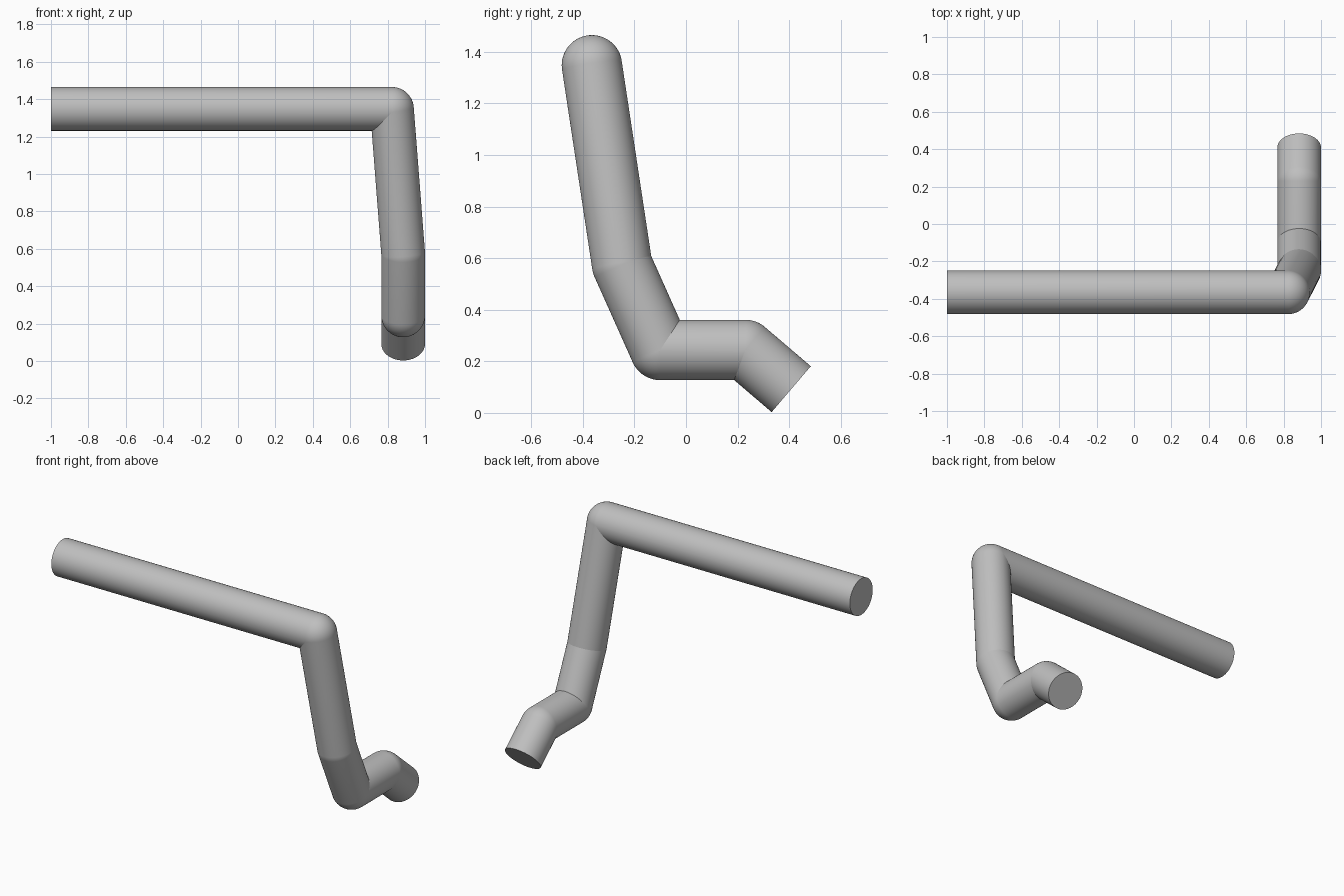
import bpy, bmesh, math
from mathutils import Vector, Quaternion

cube = bpy.data.objects.get("Cube")
if cube:
    bpy.data.objects.remove(cube, do_unlink=True)

RADIUS, SIDES, BEND_STEPS = 0.117, 64, 12

# Centre line of the bent bar, from the free grip end to the foot
path = [Vector(p) for p in (
    (-1, -0.365, 1.348), (0.823, -0.365, 1.348), (0.883, -0.248, 0.575),
    (0.883, -0.1, 0.244), (0.883, 0.23, 0.244), (0.883, 0.408, 0.092))]
dirs = [(b - a).normalized() for a, b in zip(path, path[1:])]

bm = bmesh.new()
rings = []


def add_ring(centre, normal, side):
    """Add one circular section of the bar."""
    other = normal.cross(side)
    rings.append([bm.verts.new(centre + RADIUS * (side * math.cos(a) + other * math.sin(a)))
                  for a in (2 * math.pi * i / SIDES for i in range(SIDES))])


# Straight runs, with the section pivoting about each corner to round it
side = Vector((0, 0, 1))
add_ring(path[0], dirs[0], side)
for corner, d0, d1 in zip(path[1:], dirs, dirs[1:]):
    axis, angle = d0.cross(d1).normalized(), d0.angle(d1)
    for k in range(BEND_STEPS + 1):
        turn = Quaternion(axis, angle * k / BEND_STEPS)
        add_ring(corner, turn @ d0, turn @ side)
    side = turn @ side
add_ring(path[-1], dirs[-1], side)

# Skin and flat end caps
for r0, r1 in zip(rings, rings[1:]):
    for i in range(SIDES):
        j = (i + 1) % SIDES
        bm.faces.new((r0[i], r0[j], r1[j], r1[i]))
bm.faces.new(rings[0][::-1])
bm.faces.new(rings[-1])

mesh = bpy.data.meshes.new("bent_bar")
bm.to_mesh(mesh)
bm.free()
bar = bpy.data.objects.new("bent_bar", mesh)
bpy.context.collection.objects.link(bar)

# Plain grey finish
grey = bpy.data.materials.new("light grey")
grey.use_nodes = True
grey.diffuse_color = (0.52, 0.52, 0.52, 1)
grey.node_tree.nodes["Principled BSDF"].inputs["Base Color"].default_value = grey.diffuse_color
mesh.materials.append(grey)

bpy.ops.object.select_all(action="DESELECT")
bar.select_set(True)
bpy.context.view_layer.objects.active = bar
bpy.ops.object.shade_smooth_by_angle(angle=math.radians(35))
